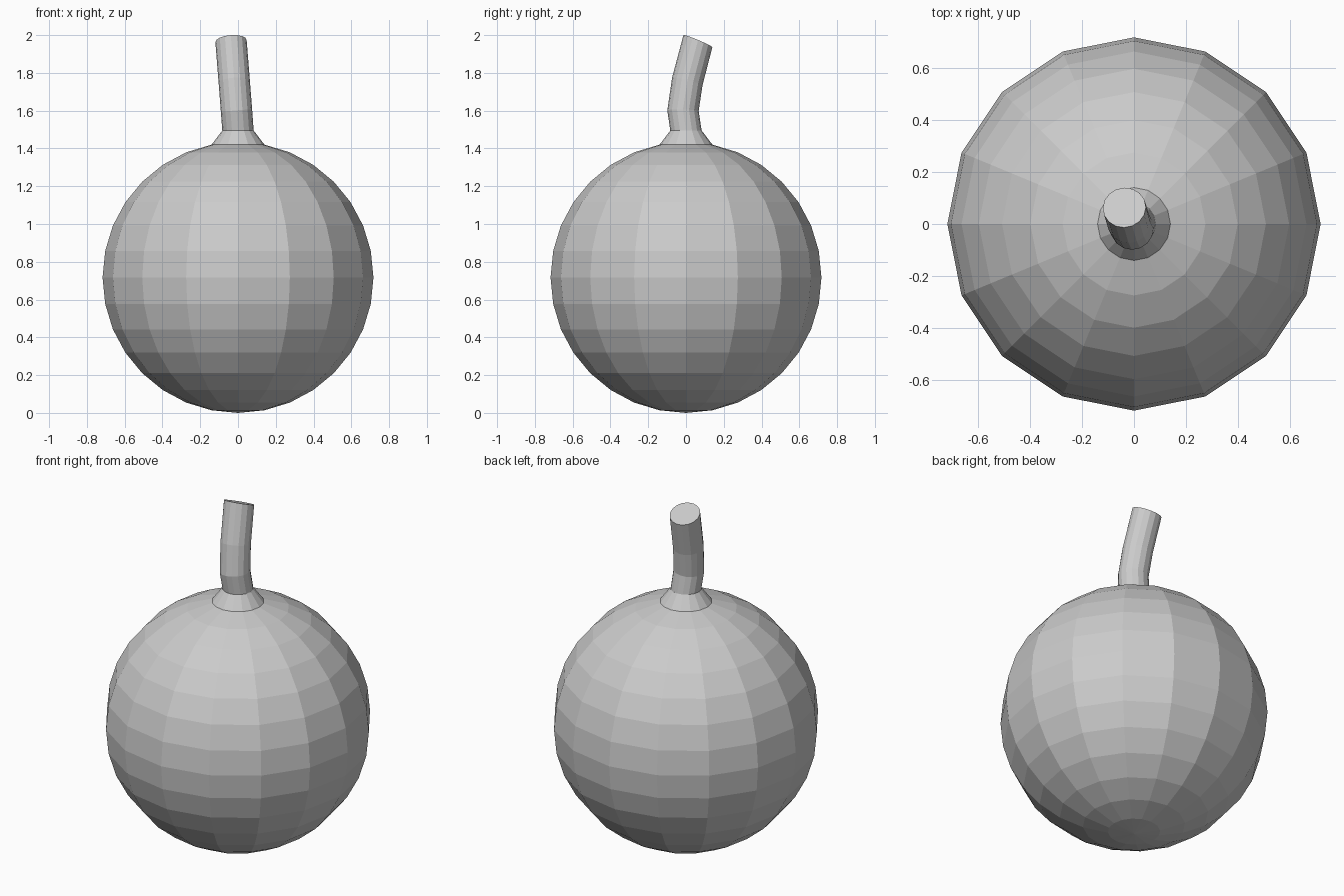
import bpy, bmesh, math
from mathutils import Vector

if "Cube" in bpy.data.objects:
    bpy.data.objects.remove(bpy.data.objects["Cube"])

R, SIDES = 0.717, 16


def finish(name, bm):
    bmesh.ops.recalc_face_normals(bm, faces=bm.faces[:])
    mesh = bpy.data.meshes.new(name)
    bm.to_mesh(mesh)
    bm.free()
    obj = bpy.data.objects.new(name, mesh)
    bpy.context.collection.objects.link(obj)
    return obj


# Round body: low-poly sphere with its top pole pulled up into a short neck
bm = bmesh.new()
bmesh.ops.create_uvsphere(bm, u_segments=SIDES, v_segments=SIDES, radius=R)
bmesh.ops.translate(bm, verts=bm.verts[:], vec=(0, 0, R))
pole = max(bm.verts, key=lambda v: v.co.z)
bmesh.ops.delete(bm, geom=[pole], context='VERTS')
rim = [e for e in bm.edges if e.is_boundary]
neck = bmesh.ops.extrude_edge_only(bm, edges=rim)["geom"]
for v in [g for g in neck if isinstance(g, bmesh.types.BMVert)]:
    s = 0.083 / math.hypot(v.co.x, v.co.y)
    v.co = (v.co.x * s, v.co.y * s, 1.495)
bmesh.ops.holes_fill(bm, edges=[e for e in bm.edges if e.is_boundary], sides=0)
finish("round_body", bm)

# Bent stem: (centre, ring normal) stations lofted into a closed tube
stations = [
    ((0, 0, 1.493), (0, 0, 1)),
    ((-0.008, -0.016, 1.600), (-0.08, 0.02, 1)),
    ((-0.020, 0.007, 1.755), (-0.08, 0.25, 1)),
    ((-0.037, 0.063, 1.968), (-0.08, 0.42, 1)),
]
bm = bmesh.new()
rings = []
for centre, normal in stations:
    turn = Vector((0, 0, 1)).rotation_difference(Vector(normal))
    rings.append([bm.verts.new(Vector(centre) + turn @ Vector(
        (0.083 * math.cos(a), 0.083 * math.sin(a), 0)))
        for a in (2 * math.pi * i / SIDES for i in range(SIDES))])
for lo, hi in zip(rings, rings[1:]):
    for i in range(SIDES):
        j = (i + 1) % SIDES
        bm.faces.new((lo[i], lo[j], hi[j], hi[i]))
bm.faces.new(rings[0][::-1])
bm.faces.new(rings[-1])
finish("stem", bm)
